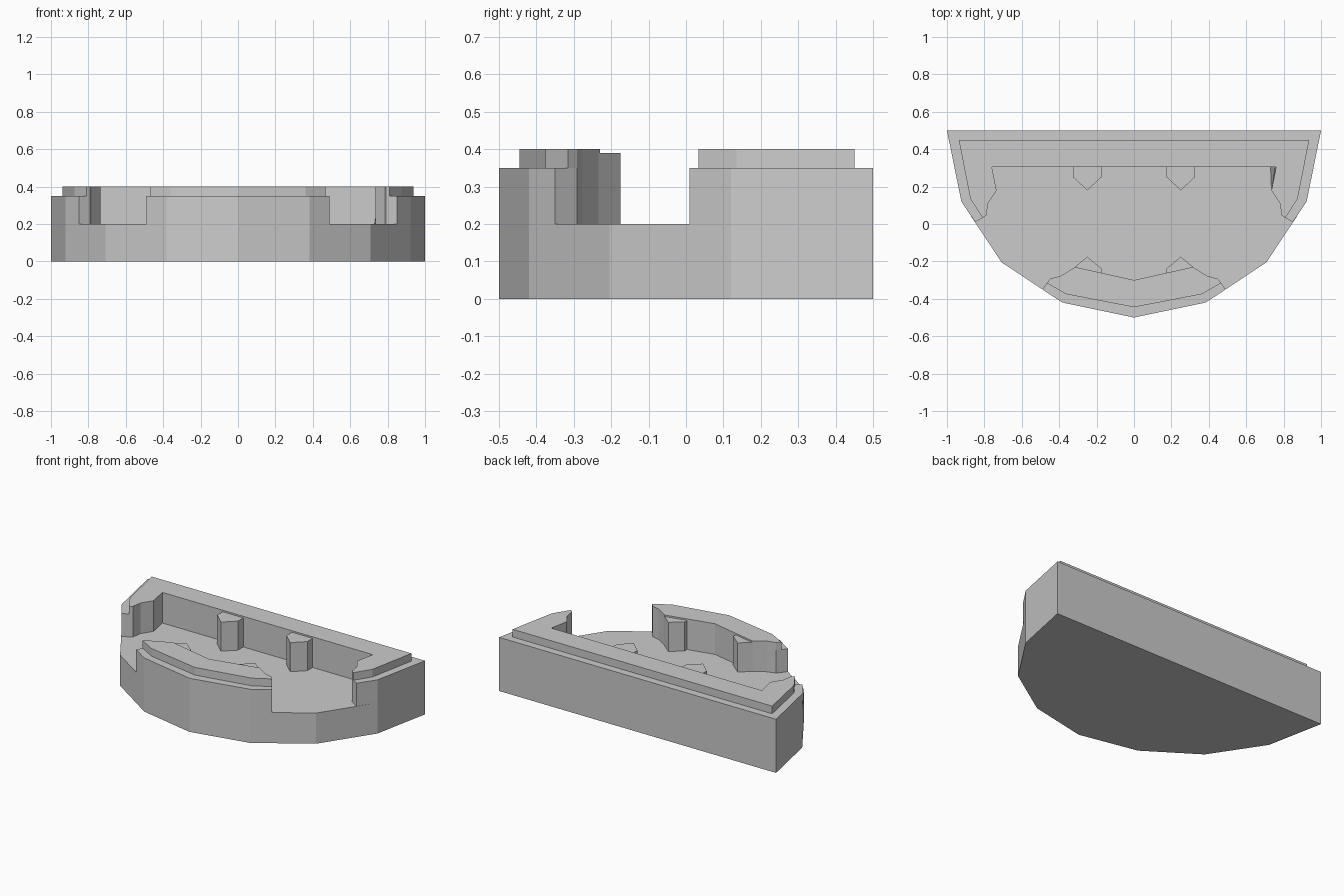
import bpy, bmesh

if "Cube" in bpy.data.objects:
    bpy.data.objects.remove(bpy.data.objects["Cube"])


def mirrored(half):
    """Right-hand half outline -> closed symmetric loop."""
    return half + [(-x, y) for x, y in reversed(half) if abs(x) > 1e-6]


def stack(name, rings, tweak=None):
    """Skin a list of (outline, z) rings into a closed flat-faced solid."""
    bm = bmesh.new()
    loops = [[bm.verts.new((x, y, z)) for x, y in pts] for pts, z in rings]
    for a, b in zip(loops, loops[1:]):
        n = len(a)
        for i in range(n):
            j = (i + 1) % n
            bm.faces.new((a[i], a[j], b[j], b[i]))
    bm.faces.new(loops[0][::-1])
    bm.faces.new(loops[-1])
    bmesh.ops.remove_doubles(bm, verts=bm.verts[:], dist=1e-4)
    if tweak:
        tweak(bm)
    bmesh.ops.recalc_face_normals(bm, faces=bm.faces[:])
    me = bpy.data.meshes.new(name)
    bm.to_mesh(me)
    bm.free()
    ob = bpy.data.objects.new(name, me)
    bpy.context.collection.objects.link(ob)
    return ob


FLOOR, STEP, TOP = 0.2, 0.35, 0.4

# Base slab with straight back and faceted rounded front
base = mirrored([(1, .5), (.923, .12), (.708, -.205), (.383, -.42), (0, -.5)])
stack("base", [(base, 0), (base, FLOOR)])


def wall(name, outer, outer_top, inner, tweak=None):
    """Wall with a stepped outer rim; the inner face runs straight up."""
    low, high = mirrored(outer + inner), mirrored(outer_top + inner)
    stack(name, [(low, FLOOR), (low, STEP), (high, STEP), (high, TOP)], tweak)


# Right inner corner of the back wall leans outward
def lean_corner(bm):
    for v in bm.verts:
        if abs(v.co.x - .76) < 1e-3 and abs(v.co.y - .305) < 1e-3:
            v.co.x -= .03 * (TOP - v.co.z) / (TOP - FLOOR)


# Back wall, wrapping around both sides
wall("back_wall",
     [(1, .5), (.923, .12), (.849, .01)],
     [(.937, .45), (.875, .135), (.81, .033)],
     [(.79, .045), (.78, .11), (.735, .18), (.76, .305)],
     lean_corner)

# Front wall: outline starts at the inner centre and runs to the outer centre
front_low = [(0, -.3), (.315, -.23), (.39, -.277), (.445, -.292),
             (.49, -.35), (.383, -.42), (0, -.5)]
front_high = front_low[:4] + [(.467, -.315), (.362, -.375), (0, -.445)]


def front_loop(half):
    return half + [(-x, y) for x, y in half[-2:0:-1]]


low, high = front_loop(front_low), front_loop(front_high)
stack("front_wall", [(low, FLOOR), (low, STEP), (high, STEP), (high, TOP)])

# Pointed pegs on the inner faces of both walls
for side, s in (("right", 1), ("left", -1)):
    for place, root, edge, tip in (("back", .32, .25, .18),
                                   ("front", -.28, -.237, -.175)):
        peg = [(s * .175, root), (s * .325, root), (s * .325, edge),
               (s * .25, tip), (s * .175, edge)]
        stack(f"{place}_peg_{side}", [(peg, FLOOR), (peg, .39)])
